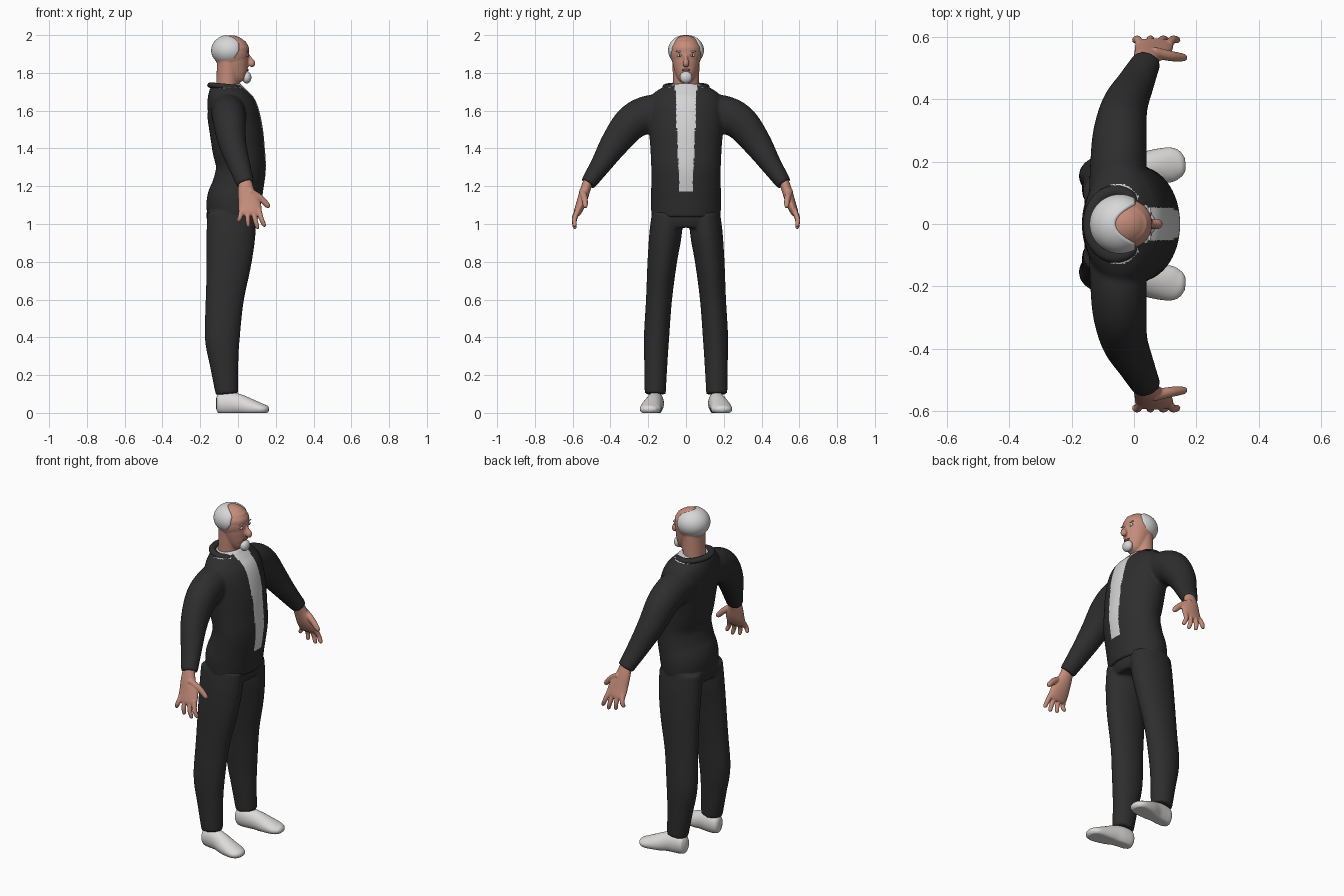
import bpy, bmesh, math
from mathutils import Vector
from mathutils.bvhtree import BVHTree

if "Cube" in bpy.data.objects:
    bpy.data.objects.remove(bpy.data.objects["Cube"])


def material(name, rgb):
    m = bpy.data.materials.new(name)
    m.diffuse_color = (*rgb, 1)
    m.use_nodes = True
    m.node_tree.nodes["Principled BSDF"].inputs["Base Color"].default_value = m.diffuse_color
    return m


CLOTH = material("black cloth", (0.027, 0.027, 0.028))
SHIRT = material("shirt white", (0.66, 0.66, 0.66))
SKIN = material("skin", (0.56, 0.265, 0.195))
HAIR = material("grey white hair", (0.68, 0.68, 0.68))
SHOE = material("shoe white", (0.72, 0.71, 0.70))
DARK = material("dark eye", (0.03, 0.02, 0.018))
LIPS = material("lips", (0.30, 0.10, 0.08))
X, Z = Vector((1, 0, 0)), Vector((0, 0, 1))


def spline(rows, k=6):
    """Smooth interpolation through rows of numbers."""
    out = []
    for i in range(len(rows) - 1):
        p0, p1 = rows[max(i - 1, 0)], rows[i]
        p2, p3 = rows[i + 1], rows[min(i + 2, len(rows) - 1)]
        for j in range(k):
            t = j / k
            out.append([0.5 * (2 * b + (c - a) * t + (2 * a - 5 * b + 4 * c - d) * t * t
                               + (3 * b - a - 3 * c + d) * t ** 3)
                        for a, b, c, d in zip(p0, p1, p2, p3)])
    out.append(list(rows[-1]))
    return out


def tube(bm, rows, ref=X, n=32, side=1):
    """Closed elliptical tube; a row is x, y, z, radius along ref, radius across."""
    pts = spline([(r[0], r[1] * side, *r[2:]) for r in rows])
    rings = []
    for i, p in enumerate(pts):
        t = (Vector(pts[min(i + 1, len(pts) - 1)][:3]) - Vector(pts[max(i - 1, 0)][:3])).normalized()
        u = (ref - t * t.dot(ref)).normalized()
        v = t.cross(u)
        ang = [2 * math.pi * j / n for j in range(n)]
        rings.append([bm.verts.new(Vector(p[:3]) + u * p[3] * math.cos(a) + v * p[4] * math.sin(a))
                      for a in ang])
    faces = [bm.faces.new(rings[0]), bm.faces.new(rings[-1][::-1])]
    for a, b in zip(rings, rings[1:]):
        for j in range(n):
            faces.append(bm.faces.new((a[j], b[j], b[(j + 1) % n], a[(j + 1) % n])))
    bmesh.ops.recalc_face_normals(bm, faces=faces)


def ball(bm, c, r, u=32, v=24):
    vs = bmesh.ops.create_uvsphere(bm, u_segments=u, v_segments=v, radius=1)["verts"]
    for w in vs:
        w.co = Vector([c[i] + r[i] * w.co[i] for i in range(3)])
    return vs


def finish(name, bm, mats, voxel=0, smooth=0):
    """Make an object; optionally fuse its overlapping pieces into one skin."""
    me = bpy.data.meshes.new(name)
    bm.to_mesh(me)
    bm.free()
    ob = bpy.data.objects.new(name, me)
    bpy.context.scene.collection.objects.link(ob)
    if voxel:
        m = ob.modifiers.new("fuse", 'REMESH')
        m.mode, m.voxel_size = 'VOXEL', voxel
        if smooth:
            s = ob.modifiers.new("soften", 'SMOOTH')
            s.factor, s.iterations = 0.5, smooth
        dg = bpy.context.evaluated_depsgraph_get()
        new = bpy.data.meshes.new_from_object(ob.evaluated_get(dg))
        ob.modifiers.clear()
        ob.data = new
    ob.data.materials.clear()
    for mt in mats:
        ob.data.materials.append(mt)
    for p in ob.data.polygons:
        p.use_smooth = True
        p.material_index = 0
    return ob


# Jacket: torso and both sleeves fused, shirt front coloured by rule
bm = bmesh.new()
tube(bm, [(-.025, 0, 1.04, .138, .182), (-.021, 0, 1.12, .145, .187), (0, 0, 1.2, .136, .184),
          (.016, 0, 1.3, .132, .184), (.003, 0, 1.4, .139, .189), (-.01, 0, 1.5, .141, .196),
          (-.03, 0, 1.6, .136, .2), (-.05, 0, 1.66, .117, .192), (-.06, 0, 1.70, .1, .16),
          (-.065, 0, 1.735, .08, .10)], n=48)
for s in (1, -1):
    tube(bm, [(-.055, .08, 1.60, .09, .09), (-.05, .2, 1.58, .09, .1), (-.045, .29, 1.535, .086, .093),
              (-.03, .375, 1.43, .074, .077), (.005, .45, 1.315, .06, .056),
              (.04, .52, 1.212, .047, .041)], side=s)
jacket = finish("jacket", bm, [CLOTH, SHIRT], 0.008, 8)
for p in jacket.data.polygons:
    c, nrm = p.center, p.normal
    front = c.x > 0 and nrm.x > 0.1 and c.z > 1.17 and abs(c.y) < .034 + .042 * (c.z - 1.17)
    if front or (c.z > 1.72 and nrm.z > 0.8):
        p.material_index = 1

# Collar: open at the front
bm = bmesh.new()
arc = []
for i in range(15):
    a = math.radians(33 + 294 * i / 14)
    thin = 0.45 if i in (0, 14) else 1
    arc.append((-.06 + .083 * math.cos(a), .104 * math.sin(a), 1.727 - .008 * math.cos(a),
                .015 * thin, .02 * thin))
tube(bm, arc, ref=Z, n=16)
finish("collar", bm, [CLOTH])

# Trousers: hips and both legs fused
bm = bmesh.new()
tube(bm, [(-.035, 0, .985, .12, .165), (-.033, 0, 1.03, .134, .182), (-.03, 0, 1.12, .13, .178)])
for s in (1, -1):
    tube(bm, [(-.035, .1, 1.06, .128, .08), (-.037, .108, .95, .13, .086), (-.048, .126, .8, .12, .078),
              (-.07, .143, .6, .101, .069), (-.083, .156, .4, .093, .067),
              (-.073, .16, .25, .075, .061), (-.058, .163, .1, .06, .056)], side=s)
finish("trousers", bm, [CLOTH], 0.009, 5)

# Shoes: flat soles
for s, side in ((1, "left"), (-1, "right")):
    bm = bmesh.new()
    tube(bm, [(-.115, .16, .05, .03, .02), (-.10, .16, .05, .055, .04), (-.05, .163, .05, .062, .046),
              (.0, .17, .045, .056, .048), (.06, .182, .03, .047, .055), (.12, .19, .02, .032, .055),
              (.15, .192, .018, .022, .04), (.163, .193, .016, .01, .02)], ref=Z, side=s)
    for v in bm.verts:
        v.co.z = max(v.co.z, 0)
    finish(side + "_shoe", bm, [SHOE])

# Hands: palm, fingers and thumb fused
for s, side in ((1, "left"), (-1, "right")):
    bm = bmesh.new()
    tube(bm, [(.038, .513, 1.24, .032, .026), (.043, .535, 1.175, .044, .027), (.06, .555, 1.11, .059, .026),
              (.066, .575, 1.06, .06, .02), (.067, .58, 1.045, .045, .012)], side=s)
    for bx, tx, tz in ((.02, .004, 1.01), (.05, .054, .984), (.08, .102, .974), (.11, .138, .985)):
        tube(bm, [(bx, .572, 1.075, .014, .015), (.5 * (bx + tx), .59, .5 * (1.07 + tz), .013, .013),
                  (tx, .589, tz + .01, .011, .011), (tx, .588, tz, .005, .005)], n=12, side=s)
    tube(bm, [(.06, .55, 1.175, .018, .018), (.115, .538, 1.14, .018, .017), (.155, .533, 1.10, .015, .013),
              (.165, .533, 1.087, .007, .007)], n=12, side=s)
    finish(side + "_hand", bm, [SKIN], 0.004, 2)

# Head: skull, face, neck and nose fused
bm = bmesh.new()
ball(bm, (-.035, 0, 1.905), (.094, .084, .094))
tube(bm, [(.02, 0, 1.755, .02, .02), (.014, 0, 1.765, .036, .036), (.0, 0, 1.79, .056, .052),
          (-.015, 0, 1.83, .072, .066), (-.025, 0, 1.88, .081, .076), (-.03, 0, 1.93, .088, .081),
          (-.03, 0, 1.97, .07, .06)])
tube(bm, [(-.06, 0, 1.66, .06, .068), (-.055, 0, 1.75, .06, .069), (-.05, 0, 1.86, .061, .072)])
tube(bm, [(.048, 0, 1.9, .008, .007), (.061, 0, 1.875, .014, .01), (.07, 0, 1.85, .022, .018),
          (.062, 0, 1.837, .011, .012)], n=16)
head = finish("head", bm, [SKIN], 0.005, 3)
tree = BVHTree.FromPolygons([v.co for v in head.data.vertices],
                            [tuple(p.vertices) for p in head.data.polygons])


def on_face(y, z):
    hit = tree.ray_cast(Vector((1, y, z)), Vector((-1, 0, 0)))[0]
    return hit if hit else Vector((.045, y, z))


# Hair: cap that sinks under the skin over the bald crown and face
bm = bmesh.new()
hc = Vector((-.045, 0, 1.919))
for v in ball(bm, hc, (.097, .095, .083), 96, 64):
    d = v.co - hc
    limit = -.058 + .068 * min(1, abs(d.y) / .066) ** 2 - max(0, 1.915 - v.co.z) * .6
    w = min(1, max(0, (limit - v.co.x) / .018 + .5))
    w = w * w * (3 - 2 * w)
    v.co = hc + d * (.8 + .2 * w)
finish("hair", bm, [HAIR])

# Goatee
bm = bmesh.new()
ball(bm, (.046, 0, 1.776), (.025, .033, .032))
finish("goatee", bm, [HAIR])

# Eyes, brows and mouth on the face surface
for name, mat, parts in (
        ("eye_whites", SHIRT, [(.034, 1.893, .015, .007)]),
        ("pupils", DARK, [(.034, 1.893, .006, .0065)]),
        ("eyebrows", HAIR, [(.036, 1.913, .019, .004)]),
        ("mouth", LIPS, [(0, 1.815, .023, .006)])):
    bm = bmesh.new()
    for y, z, ry, rz in parts:
        for s in ((1, -1) if y else (1,)):
            p = on_face(y * s, z)
            depth = .0075 if name == "pupils" else .006
            ball(bm, p, (depth, ry, rz), 16, 12)
    finish(name, bm, [mat])
